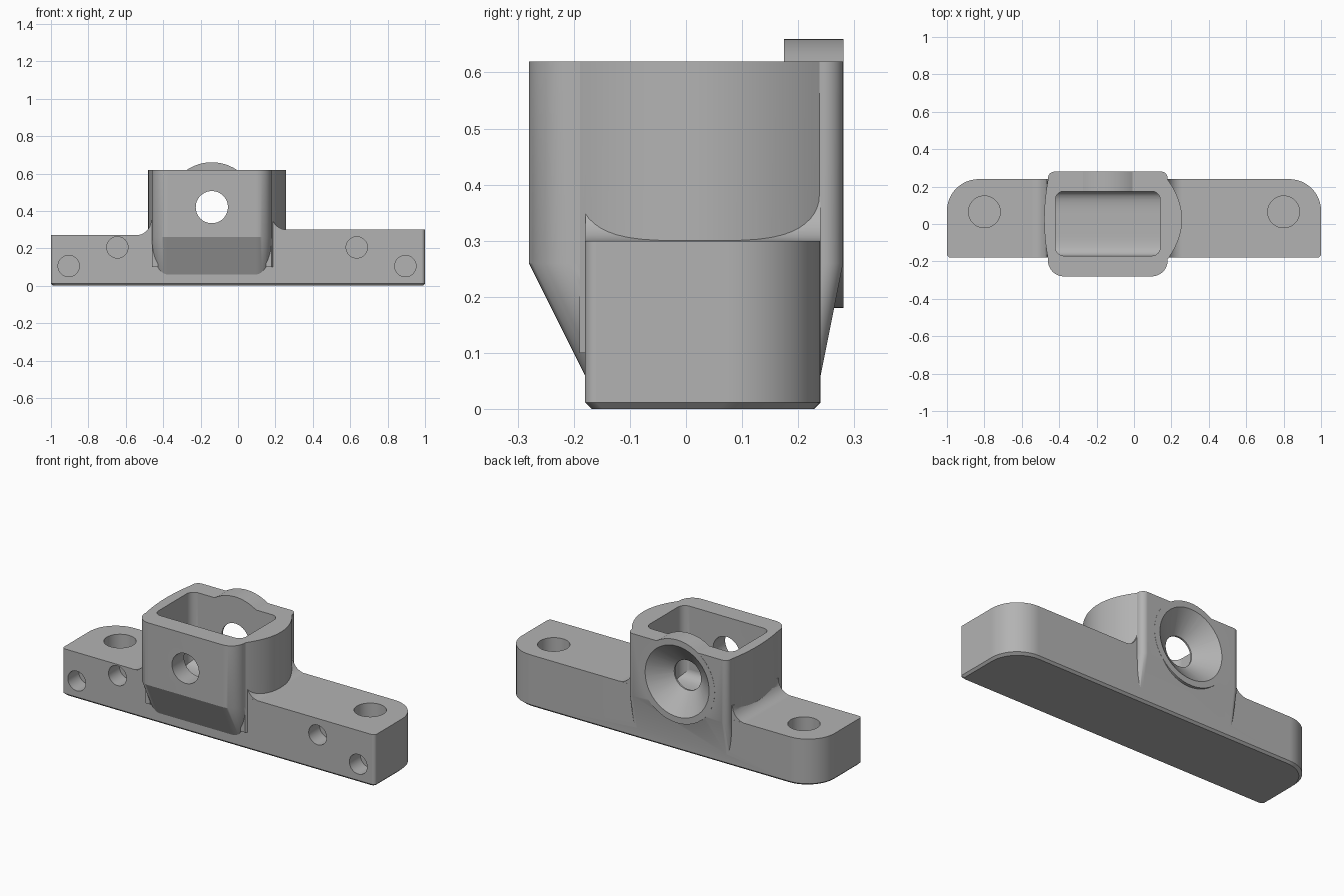
import bpy, bmesh, math

cube = bpy.data.objects.get("Cube")
if cube:
    bpy.data.objects.remove(cube)

grey = bpy.data.materials.new("plain grey")
grey.use_nodes = True
GREY = (0.45, 0.45, 0.45, 1)
grey.diffuse_color = GREY
grey.node_tree.nodes["Principled BSDF"].inputs["Base Color"].default_value = GREY


def solid(name, rings):
    """Closed solid lofted through rings of equal point count."""
    bm = bmesh.new()
    loops = [[bm.verts.new(p) for p in ring] for ring in rings]
    n = len(loops[0])
    for a, b in zip(loops, loops[1:]):
        for i in range(n):
            j = (i + 1) % n
            bm.faces.new((a[i], a[j], b[j], b[i]))
    bm.faces.new(loops[0][::-1])
    bm.faces.new(loops[-1])
    bmesh.ops.recalc_face_normals(bm, faces=bm.faces)
    mesh = bpy.data.meshes.new(name)
    bm.to_mesh(mesh)
    bm.free()
    mesh.materials.append(grey)
    obj = bpy.data.objects.new(name, mesh)
    bpy.context.collection.objects.link(obj)
    return obj


def prism(name, outline, lo, hi, axis="z"):
    """Extrude a 2D outline along an axis."""
    place = {"x": lambda a, b, h: (h, a, b),
             "y": lambda a, b, h: (a, h, b),
             "z": lambda a, b, h: (a, b, h)}[axis]
    return solid(name, [[place(a, b, h) for a, b in outline] for h in (lo, hi)])


def arc(cx, cy, r, start, end, steps=12):
    angles = [math.radians(start + (end - start) * i / steps) for i in range(steps + 1)]
    return [(cx + r * math.cos(a), cy + r * math.sin(a)) for a in angles]


def rounded(x0, x1, y0, y1, front, back):
    """Rectangle with separate front and back corner radii."""
    return (arc(x0 + front, y0 + front, front, 180, 270)
            + arc(x1 - front, y0 + front, front, 270, 360)
            + arc(x1 - back, y1 - back, back, 0, 90)
            + arc(x0 + back, y1 - back, back, 90, 180))


def circle(cx, cy, r):
    return arc(cx, cy, r, 0, 360, 64)[:-1]


def combine(target, other, operation):
    """Boolean another solid into the target, then discard it."""
    mod = target.modifiers.new("combine", "BOOLEAN")
    mod.operation = operation
    mod.solver = "EXACT"
    mod.object = other
    graph = bpy.context.evaluated_depsgraph_get()
    mesh = bpy.data.meshes.new_from_object(target.evaluated_get(graph))
    target.modifiers.clear()
    target.data = mesh
    bpy.data.objects.remove(other)


# Base bar with a chamfered underside
def base_ring(z, inset):
    outline = rounded(-1 + inset, 1 - inset, -0.18 + inset, 0.24 - inset, 0.02, 0.17)
    return [(x, y, z) for x, y in outline]


body = solid("mounting_bracket", [base_ring(0, 0.012), base_ring(0.012, 0), base_ring(0.3, 0)])
step = prism("step_cut", [(-2, -1), (-0.2, -1), (-0.2, 1), (-2, 1)], 0.27, 1)
combine(body, step, "DIFFERENCE")


# Tower whose front and back slope in to the bar
def tower_ring(z, front, back):
    return [(x, y, z) for x, y in rounded(-0.46, 0.18, front, back, 0.085, 0.035)]


tower = solid("tower", [tower_ring(0.04, -0.17, 0.236), tower_ring(0.26, -0.28, 0.28),
                        tower_ring(0.62, -0.28, 0.28)])
combine(body, tower, "UNION")


# Bowed tower sides
def bow(name, edge, peak, y0, y1):
    half, mid = (y1 - y0) / 2, (y0 + y1) / 2
    points = [(edge + (peak - edge) * (1 - t * t), mid + half * t)
              for t in [i / 14 - 1 for i in range(29)]]
    inner = edge - math.copysign(0.03, peak)
    outline = points + [(inner, y1), (inner, y0)]
    combine(body, prism(name, outline, 0.1, 0.62), "UNION")


bow("right_bow", -0.459, -0.48, -0.19, 0.24)
bow("left_bow", 0.179, 0.257, -0.19, 0.239)

# Concave fillets between bar and tower
for side, wall, top in ((-1, -0.465, 0.27), (1, 0.18, 0.3)):
    curve = arc(wall + side * 0.08, top + 0.08, 0.08, 180 if side > 0 else 0, 270 if side > 0 else -90)
    inner = wall - side * 0.02
    outline = curve + [(wall + side * 0.08, top - 0.02), (inner, top - 0.02), (inner, top + 0.08)]
    combine(body, prism("fillet", outline, -0.1795, 0.2395, "y"), "UNION")

# Round boss on the back
HX, HZ = -0.14, 0.42
combine(body, prism("boss", circle(HX, HZ, 0.24), 0.17, 0.281, "y"), "UNION")

# Pocket with rounded corners and a softly dished floor
pocket = prism("pocket", rounded(-0.42, 0.14, -0.17, 0.175, 0.045, 0.045), 0.1, 0.9)
dish = [(0.0025 + 0.1745 * math.copysign(abs(math.cos(a)) ** 0.5, math.cos(a)),
         0.3 - 0.1 * math.sin(a) ** 0.5)
        for a in [math.pi * i / 32 for i in range(1, 32)]]
dish = [(0.177, 0.8), (0.177, 0.3)] + dish + [(-0.172, 0.3), (-0.172, 0.8)]
combine(pocket, prism("dish", dish, -0.6, 0.4, "x"), "INTERSECT")
combine(body, pocket, "DIFFERENCE")

# Through hole and countersink
combine(body, prism("through_hole", circle(HX, HZ, 0.086), -0.5, 0.5, "y"), "DIFFERENCE")
cone = solid("countersink", [[(x, y, z) for x, z in circle(HX, HZ, r)]
                             for y, r in ((0.18, 0.08), (0.3, 0.228))])
combine(body, cone, "DIFFERENCE")

# Blind holes in the top and front of the bar
for x in (-0.8, 0.8):
    combine(body, prism("top_hole", circle(x, 0.065, 0.085), 0.13, 0.5), "DIFFERENCE")
for x, z in ((-0.905, 0.105), (-0.645, 0.205), (0.635, 0.205), (0.895, 0.105)):
    combine(body, prism("front_hole", circle(x, z, 0.057), -0.4, -0.08, "y"), "DIFFERENCE")

# Smooth curves, crisp edges
bpy.ops.object.select_all(action="DESELECT")
body.select_set(True)
bpy.context.view_layer.objects.active = body
bpy.ops.object.shade_smooth_by_angle(angle=math.radians(25))
normals = body.modifiers.new("even_normals", "WEIGHTED_NORMAL")
normals.keep_sharp = True
